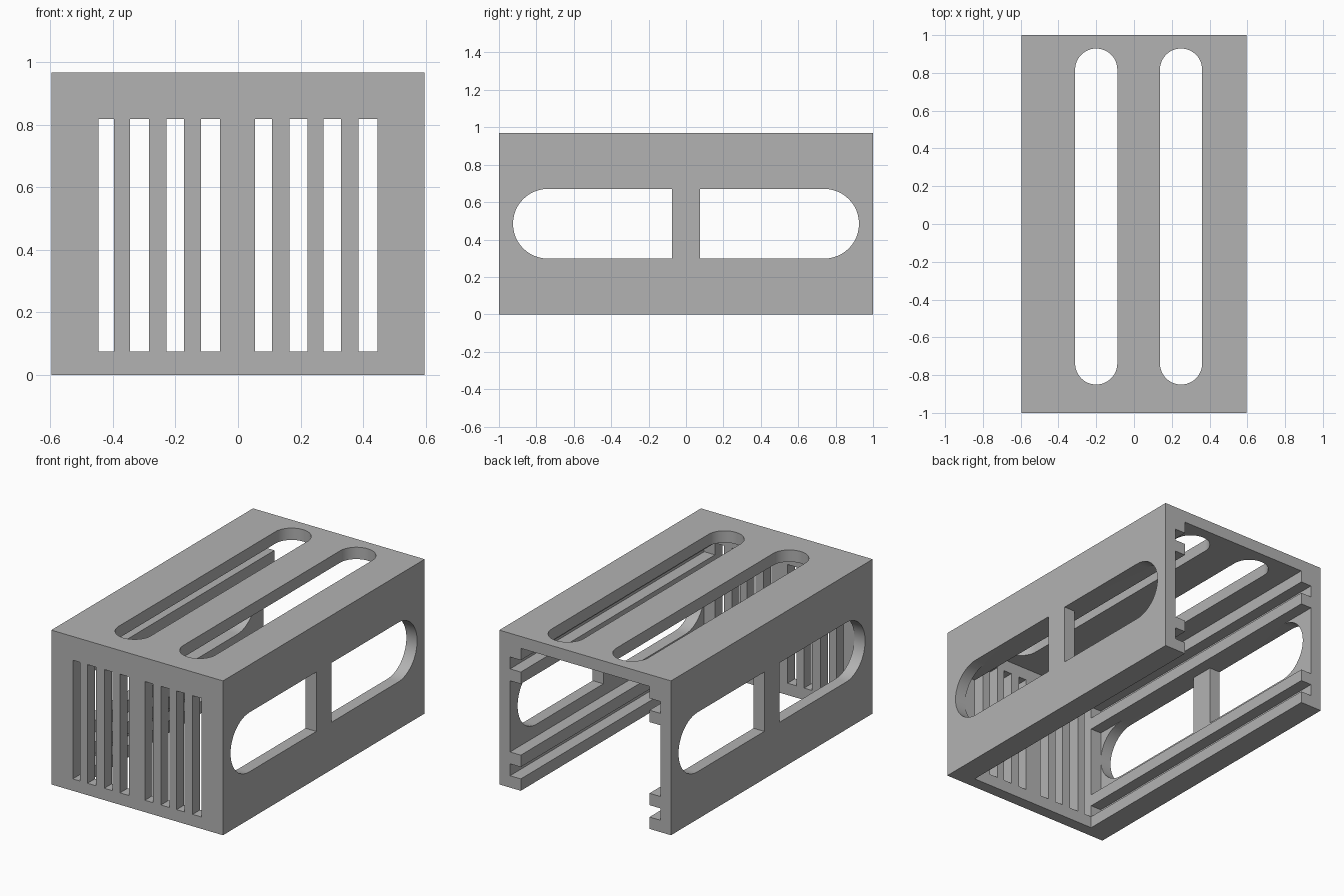
import bpy
import bmesh
from math import cos, sin, pi, radians
from mathutils import Vector

cube = bpy.data.objects.get("Cube")
if cube:
    bpy.data.objects.remove(cube, do_unlink=True)

T = 0.0745                      # wall thickness, also the rail module
W, L, H = 8 * T, 1.0, 13 * T    # half width, half length, height

grey = bpy.data.materials.new("plain grey")
grey.use_nodes = True
grey.diffuse_color = (0.45, 0.45, 0.45, 1)
grey.node_tree.nodes["Principled BSDF"].inputs["Base Color"].default_value = (0.45, 0.45, 0.45, 1)


def prism(name, outline, axis, lo, hi):
    """Extrude a 2D outline along an axis; the outline uses the other two axes in order."""
    def place(u, v, w):
        p = [u, v]
        p.insert("xyz".index(axis), w)
        return Vector(p)
    bm = bmesh.new()
    base = bm.faces.new([bm.verts.new(place(u, v, lo)) for u, v in outline])
    out = bmesh.ops.extrude_face_region(bm, geom=[base])
    moved = [g for g in out["geom"] if isinstance(g, bmesh.types.BMVert)]
    bmesh.ops.translate(bm, verts=moved, vec=place(0, 0, hi - lo))
    bmesh.ops.recalc_face_normals(bm, faces=bm.faces)
    mesh = bpy.data.meshes.new(name)
    bm.to_mesh(mesh)
    bm.free()
    mesh.materials.append(grey)
    obj = bpy.data.objects.new(name, mesh)
    bpy.context.collection.objects.link(obj)
    return obj


def rect(u0, u1, v0, v1):
    return [(u0, v0), (u1, v0), (u1, v1), (u0, v1)]


def arc(cu, cv, r, start, steps=24):
    """Half circle, counter-clockwise from the start angle."""
    return [(cu + r * cos(start + pi * i / steps), cv + r * sin(start + pi * i / steps))
            for i in range(steps + 1)]


# Solid case block
case = prism("vented_case", rect(-W, W, 0, H), "y", -L, L)
cutters = []

# Inner channel, open at back and bottom, leaving rails along both side walls
rail, wall = W - 2 * T, W - T
half = [(rail, -T)]
for groove_bottom, groove_top in ((1, 2), (3, 9), (10, 11)):
    half += [(rail, groove_bottom * T), (wall, groove_bottom * T),
             (wall, groove_top * T), (rail, groove_top * T)]
half.append((rail, 12 * T))
channel = half + [(-x, z) for x, z in reversed(half)]
cutters.append(prism("channel_cutter", channel, "y", -L + T, L + T))

# Front vents
for left, right in ((-0.447, -0.396), (-0.345, -0.285), (-0.228, -0.172), (-0.119, -0.057),
                    (0.054, 0.109), (0.165, 0.223), (0.274, 0.33), (0.385, 0.447)):
    cutters.append(prism("vent_cutter", rect(left, right, T, 11 * T), "y", -L - T, -L + 1.5 * T))

# Side windows, rounded at the outer ends, with a post between them
radius, middle = 2.5 * T, 6.5 * T
window = [(T, middle - radius)] + arc(0.925 - radius, middle, radius, -pi / 2) + [(T, middle + radius)]
for s in (-1, 1):
    cutters.append(prism("window_cutter", [(s * y, z) for y, z in window], "x", -W - T, W + T))

# Long rounded slots in the roof
for x in (-0.2, 0.249):
    r = 1.5 * T
    slot = arc(x, 0.929 - r, r, 0) + arc(x, -0.85 + r, r, pi)
    cutters.append(prism("slot_cutter", slot, "z", H - 1.5 * T, H + T))

# Cut everything out of the case
bpy.context.view_layer.objects.active = case
case.select_set(True)
for cutter in cutters:
    cutter.hide_render = True
    mod = case.modifiers.new("cut", "BOOLEAN")
    mod.operation = "DIFFERENCE"
    mod.solver = "EXACT"
    mod.object = cutter
    bpy.ops.object.modifier_apply(modifier=mod.name)
    bpy.data.objects.remove(cutter, do_unlink=True)

bpy.ops.object.shade_smooth_by_angle(angle=radians(30))
